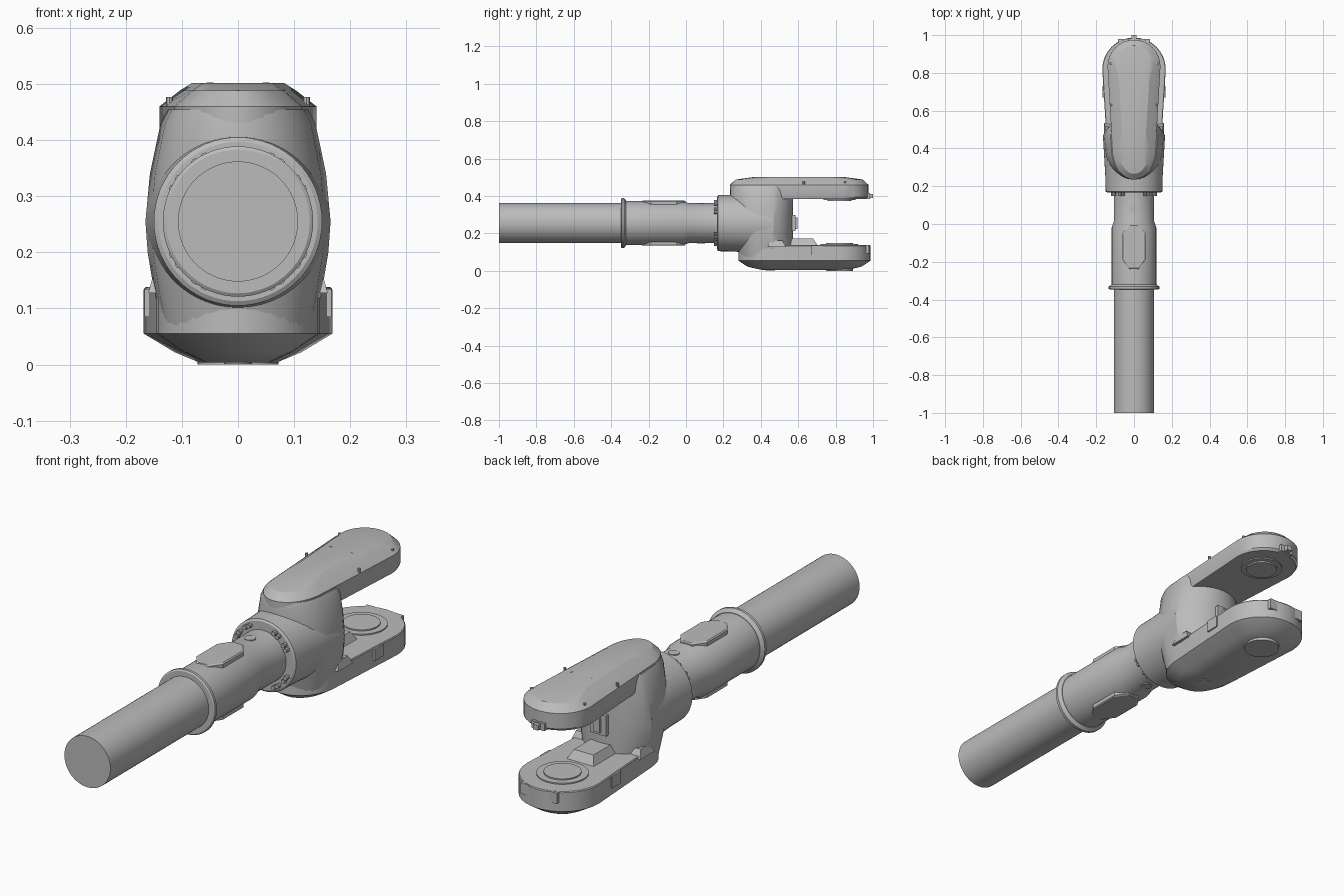
import bpy, bmesh, math
from mathutils import Matrix, Vector

if "Cube" in bpy.data.objects:
    bpy.data.objects.remove(bpy.data.objects["Cube"], do_unlink=True)

grey = bpy.data.materials.new("plain grey")
grey.use_nodes = True
COLOUR = (0.5, 0.5, 0.5, 1)
grey.diffuse_color = COLOUR
grey.node_tree.nodes["Principled BSDF"].inputs["Base Color"].default_value = COLOUR

AXIS_Z = 0.255   # height of the tube's axis
JOINT_Y = 0.82   # pivot of the fork


def finish(name, bm, angle=30):
    bmesh.ops.recalc_face_normals(bm, faces=bm.faces)
    mesh = bpy.data.meshes.new(name)
    bm.to_mesh(mesh)
    bm.free()
    mesh.materials.append(grey)
    ob = bpy.data.objects.new(name, mesh)
    bpy.context.collection.objects.link(ob)
    bpy.ops.object.select_all(action='DESELECT')
    ob.select_set(True)
    bpy.context.view_layer.objects.active = ob
    bpy.ops.object.shade_smooth_by_angle(angle=math.radians(angle))
    return ob


def loft(name, rings, angle=30):
    """Skin a stack of equal-length rings and cap both ends."""
    bm = bmesh.new()
    loops = [[bm.verts.new(p) for p in ring] for ring in rings]
    n = len(loops[0])
    for a, b in zip(loops, loops[1:]):
        for i in range(n):
            j = (i + 1) % n
            bm.faces.new((a[i], a[j], b[j], b[i]))
    bm.faces.new(loops[0])
    bm.faces.new(loops[-1])
    return finish(name, bm, angle)


def lathe(name, profile, n=64):
    """Turn (y, radius) pairs about the tube axis."""
    turn = [2 * math.pi * i / n for i in range(n)]
    return loft(name, [[(r * math.cos(t), y, AXIS_Z + r * math.sin(t)) for t in turn]
                       for y, r in profile])


def outline(z, wb, yb, db, wf, yf, df, sweep=90, n=16):
    """Plan shape: a back arc and a front arc joined by tapering sides."""
    top = math.radians(sweep)
    pts = []
    for i in range(n + 1):
        t = top * (1 - 2 * i / n)
        pts.append((wb * math.sin(t) / math.sin(top),
                    yb - db * (1 - math.cos(t)) / (1 - math.cos(top)), z))
    for i in range(n + 1):
        t = math.pi / 2 * (2 * i / n - 1)
        pts.append((wf * math.sin(t), yf + df * (1 - math.cos(t)), z))
    return pts


def disc(name, x, y, z0, z1, r, n=32):
    ring = [(x + r * math.cos(2 * math.pi * i / n), y + r * math.sin(2 * math.pi * i / n))
            for i in range(n)]
    return loft(name, [[(a, b, z) for a, b in ring] for z in (z0, z1)])


def box(name, centre, size, taper=1.0):
    bm = bmesh.new()
    bmesh.ops.create_cube(bm, size=1, matrix=Matrix.Translation(Vector(centre))
                          @ Matrix.Diagonal((*size, 1)))
    for v in bm.verts:
        if v.co.z > centre[2]:
            v.co.x = centre[0] + (v.co.x - centre[0]) * taper
            v.co.y = centre[1] + (v.co.y - centre[1]) * taper
    return finish(name, bm)


# Tube, collar and sleeve
lathe("tube", [(-1, 0.107), (-0.32, 0.107)])
lathe("collar", [(-0.347, 0.128), (-0.343, 0.134), (-0.332, 0.134), (-0.32, 0.12)])
lathe("sleeve", [(-0.335, 0.118), (-0.02, 0.118), (0.015, 0.107), (0.17, 0.107)])

# Octagonal access pads and small ports above and below the sleeve
for side, word in ((1, "top"), (-1, "bottom")):
    def pad_ring(h, grow):
        z = AXIS_Z + side * h
        w, l, c = 0.062 + grow, 0.118 + grow, 0.05
        quarter = [(w, l - c), (w - 0.035, l)]
        half = quarter + [(-x, y) for x, y in reversed(quarter)]
        return [(x, -0.12 + y, z) for x, y in half + [(-x, -y) for x, y in half]]
    loft(word + "_pad", [pad_ring(0.09, 0), pad_ring(0.116, 0), pad_ring(0.12, -0.005)], 20)
    disc(word + "_port", 0, 0.08, AXIS_Z + side * 0.09, AXIS_Z + side * 0.109, 0.022)

# Hub flaring into the fork
lathe("hub", [(0.167, 0.142), (0.172, 0.15), (0.24, 0.151), (0.46, 0.164)])

# Flange bolts in four clusters
bm = bmesh.new()
for quadrant in range(4):
    for offset in (27, 36, 54, 63):
        t = math.radians(quadrant * 90 + offset)
        place = Matrix.Translation((0.128 * math.cos(t), 0.16, AXIS_Z + 0.128 * math.sin(t)))
        bmesh.ops.create_cone(bm, cap_ends=True, segments=8, radius1=0.009, radius2=0.009,
                              depth=0.022, matrix=place @ Matrix.Rotation(math.pi / 2, 4, 'X'))
finish("flange_bolts", bm)

# Upright web with a rounded back wall
web = [(0.06, 0.135, 0.29), (0.14, 0.151, 0.27), (0.2, 0.161, 0.25), (0.255, 0.165, 0.24),
       (0.34, 0.157, 0.235), (0.43, 0.138, 0.235), (0.455, 0.125, 0.24)]
loft("fork_web", [outline(z, w, 0.572, 0.105, w * 0.96, yf, 0.4 - yf, 70) for z, w, yf in web])


# Fork arms: (height, side inset, end inset)
def arm(name, layers, wb, yb, wf, yf):
    loft(name, [outline(z, wb - i, yb - e, wb - i, wf - i * 0.9, yf + e, 0.165 - i * 0.8)
                for z, i, e in layers], 25)


arm("upper_arm", [(0.385, 0.004, 0.01), (0.395, 0, 0), (0.46, 0, 0), (0.488, 0.036, 0.03),
                  (0.502, 0.058, 0.13)], 0.14, 0.975, 0.115, 0.235)
arm("lower_arm", [(0.138, 0.003, 0.003), (0.134, 0, 0), (0.055, 0, 0), (0.022, 0.055, 0.05),
                  (0.004, 0.098, 0.13)], 0.168, 0.987, 0.145, 0.28)

# Bearing rings facing each other across the gap
disc("lower_bearing_ring", 0, JOINT_Y, 0.13, 0.143, 0.1, 48)
disc("lower_bearing_cap", 0, JOINT_Y, 0.13, 0.148, 0.072, 48)
disc("upper_bearing_ring", 0, JOINT_Y, 0.38, 0.395, 0.085, 48)
disc("upper_bearing_cap", 0, JOINT_Y, 0.374, 0.395, 0.064, 48)
disc("bottom_cover", 0, JOINT_Y, 0, 0.03, 0.072, 48)
disc("bottom_plug", 0, 0.45, 0.001, 0.03, 0.025)

# Stop pad, wall connector and side tabs
box("stop_pad", (0, 0.62, 0.153), (0.13, 0.17, 0.04), 0.7)
box("wall_connector", (0, 0.55, 0.255), (0.075, 0.07, 0.085))
box("connector_rib", (0, 0.58, 0.255), (0.03, 0.03, 0.06))
for s, word in ((1, "left"), (-1, "right")):
    box(word + "_side_tab", (s * 0.152, 0.7, 0.11), (0.03, 0.06, 0.05))
    box(word + "_web_foot", (s * 0.135, 0.485, 0.145), (0.05, 0.1, 0.035), 0.6)
    box(word + "_tip_latch", (s * 0.06, 0.962, 0.115), (0.05, 0.035, 0.045))
    for y in (0.63, 0.85):
        disc(word + "_screw", s * 0.122, y, 0.44, 0.477, 0.006, 8)
    disc(word + "_top_screw", s * 0.05, 0.69, 0.48, 0.503, 0.006, 8)

# Latch at the upper tip
box("upper_tip_block", (0, 0.968, 0.4), (0.06, 0.03, 0.03))
box("upper_tip_pin", (0, 0.985, 0.4), (0.024, 0.03, 0.022))
